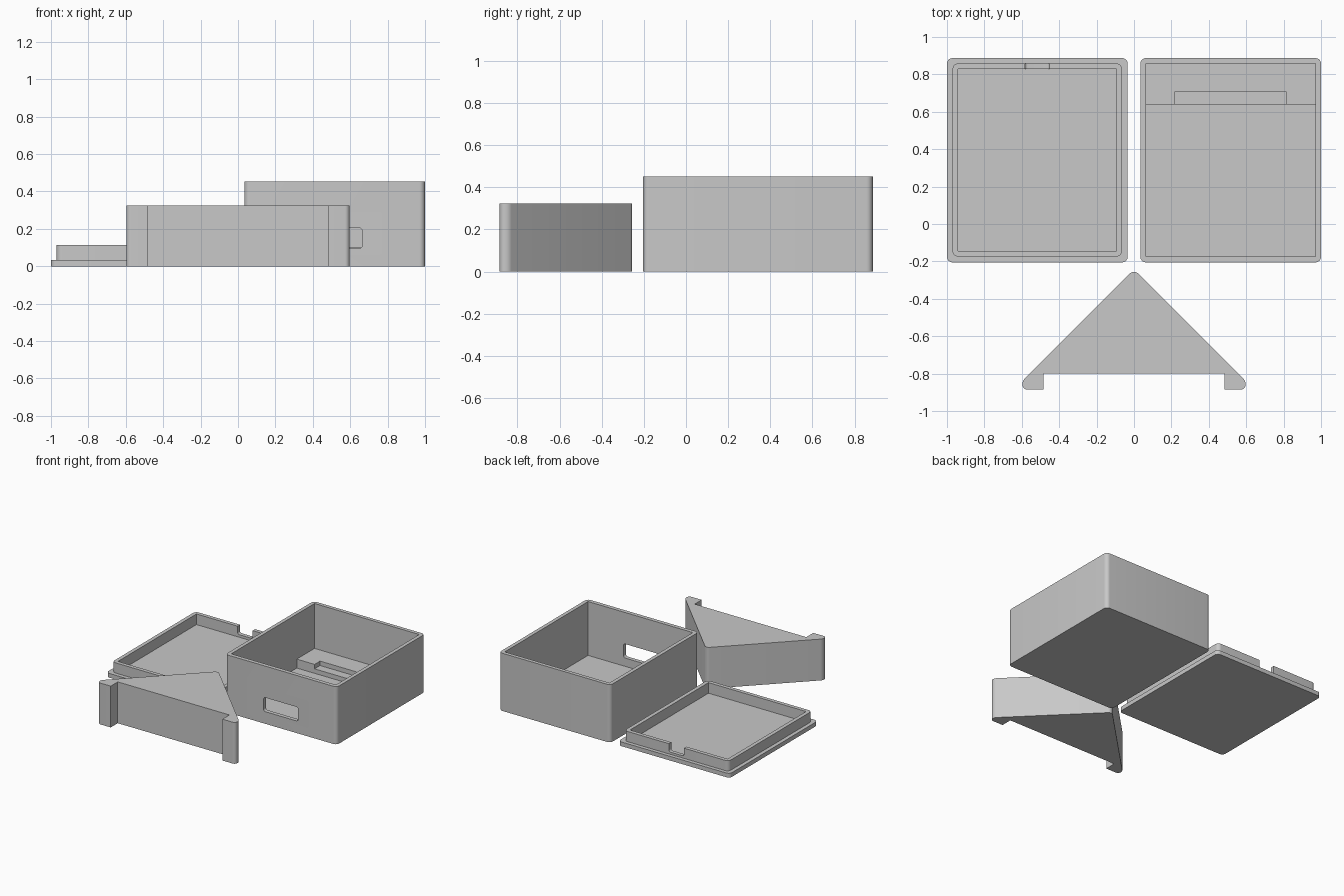
import bpy, bmesh, math
from mathutils import Vector

if "Cube" in bpy.data.objects:
    bpy.data.objects.remove(bpy.data.objects["Cube"])

grey = bpy.data.materials.new("grey plastic")
grey.diffuse_color = (0.58, 0.58, 0.58, 1.0)
grey.use_nodes = True
grey.node_tree.nodes["Principled BSDF"].inputs["Base Color"].default_value = grey.diffuse_color


def rounded(points, steps=8):
    """Outline from (u, v, radius) corners, each corner replaced by an arc."""
    out = []
    for i, (u, v, r) in enumerate(points):
        p = Vector((u, v))
        if r == 0:
            out.append(p)
            continue
        a = (Vector(points[i - 1][:2]) - p).normalized()
        b = (Vector(points[(i + 1) % len(points)][:2]) - p).normalized()
        half = a.angle(b) / 2
        centre = p + (a + b).normalized() * (r / math.sin(half))
        start = p + a * (r / math.tan(half)) - centre
        end = p + b * (r / math.tan(half)) - centre
        sweep = start.angle(end)
        for k in range(steps + 1):
            t = k / steps
            out.append(centre + (start * math.sin((1 - t) * sweep)
                                 + end * math.sin(t * sweep)) / math.sin(sweep))
    return out


def rect(u0, u1, v0, v1, r=0.0):
    return [(u0, v0, r), (u1, v0, r), (u1, v1, r), (u0, v1, r)]


def prism(name, points, low, high, axis="z"):
    """Extrude an outline along an axis."""
    place = {"z": lambda u, v, w: (u, v, w),
             "y": lambda u, v, w: (u, w, v),
             "x": lambda u, v, w: (w, u, v)}[axis]
    bm = bmesh.new()
    face = bm.faces.new([bm.verts.new(place(p.x, p.y, low)) for p in rounded(points)])
    ext = bmesh.ops.extrude_face_region(bm, geom=[face], use_keep_orig=True)
    move = Vector(place(0, 0, high - low))
    bmesh.ops.translate(bm, vec=move,
                        verts=[e for e in ext["geom"] if isinstance(e, bmesh.types.BMVert)])
    bmesh.ops.recalc_face_normals(bm, faces=bm.faces)
    mesh = bpy.data.meshes.new(name)
    bm.to_mesh(mesh)
    bm.free()
    obj = bpy.data.objects.new(name, mesh)
    bpy.context.collection.objects.link(obj)
    return obj


def combine(obj, tool, operation="DIFFERENCE"):
    """Boolean the tool into the object, then remove the tool."""
    mod = obj.modifiers.new("cut", "BOOLEAN")
    mod.operation, mod.solver, mod.object = operation, "EXACT", tool
    bpy.context.view_layer.update()
    graph = bpy.context.evaluated_depsgraph_get()
    mesh = bpy.data.meshes.new_from_object(obj.evaluated_get(graph))
    obj.modifiers.clear()
    obj.data = mesh
    bpy.data.objects.remove(tool)


def finish(obj):
    obj.data.materials.clear()
    obj.data.materials.append(grey)
    for poly in obj.data.polygons:
        poly.material_index = 0
    bpy.ops.object.select_all(action="DESELECT")
    obj.select_set(True)
    bpy.context.view_layer.objects.active = obj
    bpy.ops.object.shade_smooth_by_angle(angle=math.radians(30))


Y0, Y1 = -0.205, 0.887

# Open box: stepped cavity leaves a shelf at the back
box = prism("box", rect(0.034, 1.0, Y0, Y1, 0.03), 0, 0.452)
cavity = [(-0.174, 0.03, 0), (0.638, 0.03, 0), (0.638, 0.10, 0),
          (0.858, 0.10, 0), (0.858, 0.60, 0), (-0.174, 0.60, 0)]
combine(box, prism("cavity", cavity, 0.063, 0.971, "x"))
# Slot in the shelf
combine(box, prism("slot", rect(0.217, 0.815, 0.55, 0.706), 0.065, 0.2))
# Window through the front wall
combine(box, prism("window", rect(0.365, 0.665, 0.095, 0.205, 0.018), -0.3, -0.1, "y"))
finish(box)

# Lid: plate with a raised lip
lid = prism("lid", rect(-1.0, -0.034, Y0, Y1, 0.03), 0, 0.033)
combine(lid, prism("lip", rect(-0.97, -0.064, -0.174, 0.858, 0.03), 0.015, 0.113), "UNION")
combine(lid, prism("recess", rect(-0.94, -0.094, -0.144, 0.828), 0.03, 0.3))
# Cable notch in the back of the lip
notch = [(-0.583, 0.05, 0.015), (-0.452, 0.05, 0.015), (-0.452, 0.3, 0), (-0.583, 0.3, 0)]
combine(lid, prism("notch", notch, 0.75, 0.95, "y"))
finish(lid)

# Wedge stand: triangle with two small feet
half = [(0.597, -0.84, 0.04), (0.597, -0.885, 0.025), (0.484, -0.885, 0), (0.484, -0.798, 0)]
outline = [(0, -0.243, 0.03)] + half + [(-x, y, r) for x, y, r in reversed(half)]
finish(prism("wedge_stand", outline, 0, 0.324))
